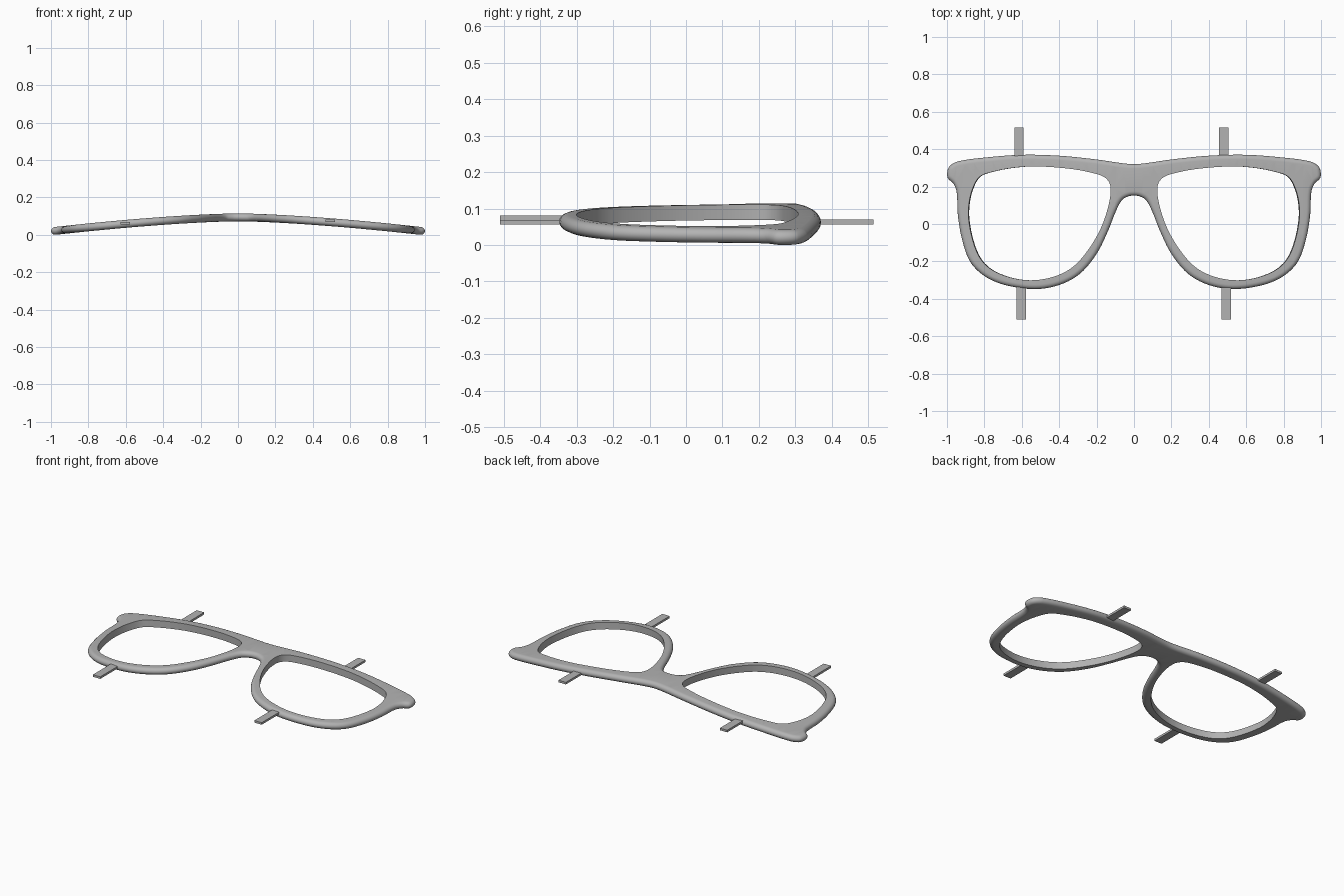
import bpy, bmesh, math
from mathutils import Vector
from mathutils.geometry import interpolate_bezier

cube = bpy.data.objects.get("Cube")
if cube:
    bpy.data.objects.remove(cube, do_unlink=True)

HALF = 0.021     # half thickness of the frame
ROUND = 0.024    # width of the rounded outer edge

grey = bpy.data.materials.new("plain grey")
grey.use_nodes = True
colour = (0.45, 0.45, 0.45, 1)
grey.diffuse_color = colour
grey.node_tree.nodes["Principled BSDF"].inputs["Base Color"].default_value = colour

# Half outline from the top centre, round the left end piece, to the nose arch
OUTER = [(0, .32), (.07, .326), (.2, .345), (.4, .365), (.6, .37), (.8, .355),
         (.94, .335), (.985, .31), (.998, .28), (.995, .245), (.965, .215),
         (.948, .17), (.942, .05), (.92, -.08), (.877, -.2), (.8, -.278),
         (.69, -.326), (.53, -.348), (.4, -.326), (.29, -.267), (.2, -.16),
         (.14, -.04), (.096, .07), (.064, .128), (.03, .148), (0, .152)]

# Left lens opening
LENS = [(.85, .215), (.82, .255), (.77, .275), (.66, .298), (.53, .308),
        (.34, .295), (.21, .27), (.15, .245), (.125, .2), (.134, .105),
        (.18, -.03), (.26, -.16), (.34, -.24), (.45, -.288), (.58, -.3),
        (.715, -.267), (.8, -.21), (.85, -.12), (.882, .027), (.877, .13)]


def smooth_loop(points, steps=5):
    """Closed smooth curve through the points."""
    pts = [Vector((x, y, 0)) for x, y in points]
    n = len(pts)
    out = []
    for i in range(n):
        a, b, c, d = (pts[(i + k) % n] for k in (-1, 0, 1, 2))
        span = (c - b).length / 3
        out += interpolate_bezier(b, b + (c - a).normalized() * span,
                                  c - (d - b).normalized() * span, c, steps + 1)[:-1]
    return out


def mirrored(points):
    return [(-x, y) for x, y in reversed(points)]


def add_ring(bm, points, z):
    verts = [bm.verts.new((p.x, p.y, z)) for p in points]
    edges = [bm.edges.new((v, verts[i - 1])) for i, v in enumerate(verts)]
    return verts, edges


def join_rings(bm, a, b):
    for i in range(len(a)):
        bm.faces.new((a[i - 1], a[i], b[i], b[i - 1]))


def arch(x):
    """Height of the middle of the frame across its width."""
    return 0.098 - 0.075 * abs(x) ** 1.5


def finish(bm, name):
    bmesh.ops.recalc_face_normals(bm, faces=bm.faces)
    mesh = bpy.data.meshes.new(name)
    bm.to_mesh(mesh)
    bm.free()
    mesh.materials.append(grey)
    obj = bpy.data.objects.new(name, mesh)
    bpy.context.collection.objects.link(obj)
    return obj


# Frame: rounded outer rim, flat faces with two openings, straight lens walls
bm = bmesh.new()
outline = smooth_loop(OUTER + mirrored(OUTER)[1:-1])
inward = []
for i, p in enumerate(outline):
    t = outline[(i + 1) % len(outline)] - outline[i - 1]
    inward.append(Vector((t.y, -t.x, 0)).normalized())   # outline runs clockwise

rim = []
STEPS = 10
for k in range(STEPS + 1):
    angle = math.pi * (k / STEPS - 0.5)
    inset = ROUND * (1 - math.cos(angle))
    rim.append(add_ring(bm, [p + n * inset for p, n in zip(outline, inward)],
                        HALF * math.sin(angle)))
for low, high in zip(rim, rim[1:]):
    join_rings(bm, low[0], high[0])

caps = {-HALF: list(rim[0][1]), HALF: list(rim[-1][1])}
for lens in (LENS, mirrored(LENS)):
    curve = smooth_loop(lens)
    walls = {z: add_ring(bm, curve, z) for z in caps}
    join_rings(bm, walls[-HALF][0], walls[HALF][0])
    for z, (verts, edges) in walls.items():
        caps[z] += edges
for edges in caps.values():
    bmesh.ops.triangle_fill(bm, edges=edges, use_beauty=True)

# Slice across the width, then bend along the arch
for i in range(-19, 20):
    bmesh.ops.bisect_plane(bm, geom=bm.verts[:] + bm.edges[:] + bm.faces[:],
                           plane_co=(i / 20, 0, 0), plane_no=(1, 0, 0), dist=1e-5)
for v in bm.verts:
    x, y, z = v.co
    slope = (arch(x + 0.01) - arch(x - 0.01)) / 0.02
    normal = Vector((-slope, 0, 1)).normalized()
    v.co = Vector((x, y, arch(x))) + normal * z
lowest = min(v.co.z for v in bm.verts)
bmesh.ops.translate(bm, verts=bm.verts, vec=(0, 0, -lowest))
frame = finish(bm, "glasses_frame")
bpy.ops.object.select_all(action="DESELECT")
frame.select_set(True)
bpy.context.view_layer.objects.active = frame
bpy.ops.object.shade_smooth_by_angle(angle=math.radians(40))

# Small flat tabs: name, x, inner y, outer y, z
for name, x, y0, y1, z in (("back_right_tab", -.615, .355, .515, .062),
                           ("back_left_tab", .479, .35, .515, .063),
                           ("front_right_tab", -.602, -.335, -.51, .062),
                           ("front_left_tab", .493, -.335, -.51, .074)):
    bm = bmesh.new()
    bmesh.ops.create_cube(bm, size=1)
    bmesh.ops.scale(bm, verts=bm.verts, vec=(.05, abs(y1 - y0), .013))
    bmesh.ops.translate(bm, verts=bm.verts, vec=(x, (y0 + y1) / 2, z))
    finish(bm, name)
